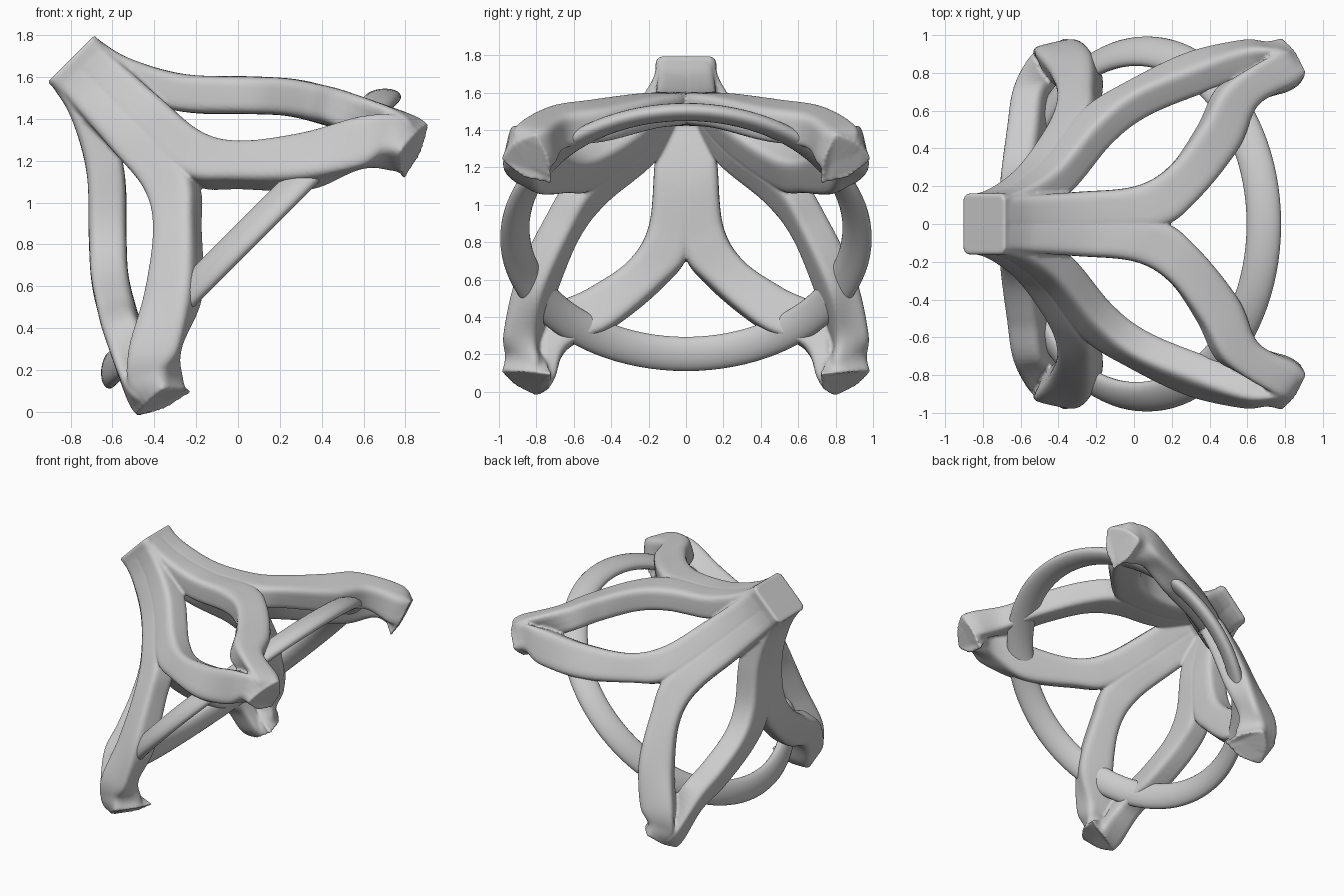
import bpy, bmesh, math
from mathutils import Vector, Matrix

if "Cube" in bpy.data.objects:
    bpy.data.objects.remove(bpy.data.objects["Cube"])

S = math.sqrt(0.5)
# the frame is modelled upright, then tipped 45 degrees onto two feet
TILT = Matrix(((S, 0, -S, .445), (0, 1, 0, 0), (S, 0, S, .445), (0, 0, 0, 1)))

# outer distance from the axis against height, for the two kinds of side
TOP = [(.92, .705), (1.08, .56), (1.25, .385), (1.43, .25), (1.55, .2), (1.76, .15)]
OUTER_X = [(.3, .985), (.42, .965), (.56, .895), (.75, .805)] + TOP
OUTER_Y = [(.3, .985), (.4, .99), (.5, .98), (.57, .95), (.68, .87), (.8, .785)] + TOP
# branch stations: upper edge (side, height), lower edge (side, height)
NECK = [(.150, 1.755, -.03, 1.755), (.155, 1.58, -.03, 1.54), (.170, 1.35, -.03, 1.28)]
EDGES_X = NECK + [(.20, 1.13, -.015, 1.03), (.31, .99, .13, .87), (.52, .855, .40, .675),
                  (.74, .735, .63, .575)]
EDGES_Y = NECK + [(.195, 1.10, -.015, 1.01), (.30, .926, .13, .825), (.54, .742, .36, .605),
                  (.79, .600, .60, .42)]
# foot stations: distance, side, height at the four corners
FOOT = [[(.92, .93, .48), (.98, .74, .39), (.80, .69, .29), (.74, .76, .38)],
        [(.90, .94, .34), (1.0, .80, .335), (.86, .73, .25), (.69, .72, .22)]]


def spline(pts, t):
    i = min(int(t), len(pts) - 2)
    f = t - i
    b, c = pts[i], pts[i + 1]
    a = pts[i - 1] if i else b * 2 - c
    d = pts[i + 2] if i + 2 < len(pts) else c * 2 - b
    return (b * 2 + (c - a) * f + (a * 2 - b * 5 + c * 4 - d) * f * f
            + (b * 3 - a - c * 3 + d) * f ** 3) * .5


def radius(table, h):
    for (h0, r0), (h1, r1) in zip(table, table[1:]):
        if h <= h1:
            break
    return r0 + (r1 - r0) * (h - h0) / (h1 - h0)


def make_tracks(table, edges, sag):
    """Four corner tracks of one branch."""
    def inward(p, thick=.18):
        slope = (radius(table, p.z + .08) - radius(table, p.z - .08)) / .16
        return p - Vector((1, 0, -slope)).normalized() * thick
    tracks = [[], [], [], []]
    for us, uz, ls, lz in edges:
        u, l = Vector((radius(table, uz), us, uz)), Vector((radius(table, lz), ls, lz))
        low = inward(l, .2) + Vector((sag, 0, -sag)) if ls > .2 else inward(l)
        for track, p in zip(tracks, (u, l, low, inward(u))):
            track.append(p)
    for station in FOOT:
        for track, p in zip(tracks, station):
            track.append(Vector(p))
    return tracks


bm = bmesh.new()
SIDES, STEPS = 32, 64


def add_branch(tracks, mat):
    rings = []
    for k in range(STEPS + 1):
        t = k / STEPS * (len(tracks[0]) - 1)
        c = [spline(tr, t) for tr in tracks]
        ring = []
        for j in range(SIDES):
            g = 2 * math.pi * j / SIDES
            a, b = [math.copysign(abs(v) ** .42, v) for v in (math.cos(g), math.sin(g))]
            a, b = (a + 1) / 2, (b + 1) / 2
            p = (c[0] * a + c[1] * (1 - a)) * b + (c[3] * a + c[2] * (1 - a)) * (1 - b)
            ring.append(bm.verts.new(mat @ p))
        rings.append(ring)
    faces = [bm.faces.new(rings[0]), bm.faces.new(rings[-1][::-1])]
    for r0, r1 in zip(rings, rings[1:]):
        for j in range(SIDES):
            n = (j + 1) % SIDES
            faces.append(bm.faces.new((r0[n], r0[j], r1[j], r1[n])))
    bmesh.ops.recalc_face_normals(bm, faces=faces)


# eight branches: a mirrored pair on each of four sides
kinds = [make_tracks(OUTER_X, EDGES_X, .03), make_tracks(OUTER_Y, EDGES_Y, .01)]
for q in range(4):
    rot = Matrix.Rotation(q * math.pi / 2, 4, 'Z')
    for flip in (1, -1):
        add_branch(kinds[q % 2], rot @ Matrix.Diagonal((1, flip, 1, 1)))

# square post at the apex
post = bmesh.ops.create_cube(bm, size=1, matrix=Matrix.Translation((0, 0, 1.6))
                             @ Matrix.Diagonal((.315, .325, .315, 1)))['verts']
upright = [e for e in {e for v in post for e in v.link_edges}
           if abs(e.verts[0].co.z - e.verts[1].co.z) > .1]
bmesh.ops.bevel(bm, geom=upright, offset=.045, segments=5, profile=.5, affect='EDGES')

# merge the branches and post into one smooth body
mesh = bpy.data.meshes.new("branching_legs")
bm.to_mesh(mesh)
bm.free()
legs = bpy.data.objects.new("branching_legs", mesh)
bpy.context.collection.objects.link(legs)
mod = legs.modifiers.new("merge", 'REMESH')
mod.mode = 'VOXEL'
mod.voxel_size = .011
mod.use_smooth_shade = True
legs.matrix_world = TILT

# brace ring with a flattened, tilted oval section
bm = bmesh.new()
N, M, LONG, SHORT, LEAN = 96, 24, .092, .047, math.radians(-38)
grid = []
for i in range(N):
    turn = Matrix.Rotation(2 * math.pi * i / N, 4, 'Z')
    row = []
    for j in range(M):
        g = 2 * math.pi * j / M
        x, z = LONG * math.cos(g), SHORT * math.sin(g)
        row.append(bm.verts.new(turn @ Vector((
            .915 + x * math.cos(LEAN) - z * math.sin(LEAN), 0,
            .572 + x * math.sin(LEAN) + z * math.cos(LEAN)))))
    grid.append(row)
for i in range(N):
    for j in range(M):
        k, l = (i + 1) % N, (j + 1) % M
        bm.faces.new((grid[i][j], grid[k][j], grid[k][l], grid[i][l])).smooth = True
bmesh.ops.recalc_face_normals(bm, faces=bm.faces[:])
mesh = bpy.data.meshes.new("brace_ring")
bm.to_mesh(mesh)
bm.free()
ring = bpy.data.objects.new("brace_ring", mesh)
bpy.context.collection.objects.link(ring)
ring.matrix_world = TILT
